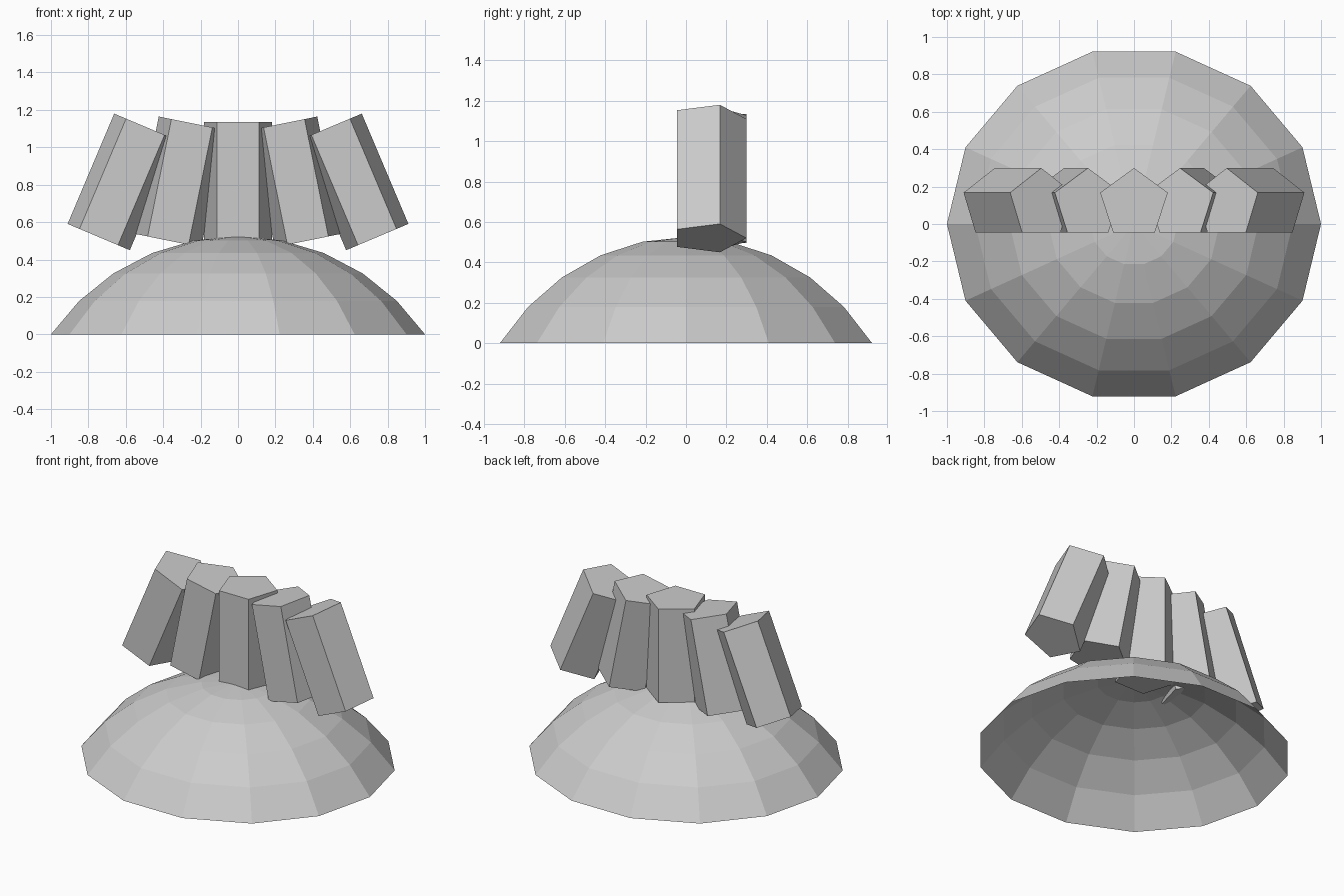
import bpy, bmesh, math

if "Cube" in bpy.data.objects:
    bpy.data.objects.remove(bpy.data.objects["Cube"])

SIDES, RINGS = 14, 5
HEIGHT, Y_SCALE = 0.525, 0.945


def make_object(name, bm):
    bmesh.ops.recalc_face_normals(bm, faces=bm.faces[:])
    mesh = bpy.data.meshes.new(name)
    bm.to_mesh(mesh)
    bm.free()
    obj = bpy.data.objects.new(name, mesh)
    bpy.context.collection.objects.link(obj)
    return obj


# Dome: open, faceted spherical cap, slightly narrower in depth
bm = bmesh.new()
radius = (1 + HEIGHT ** 2) / (2 * HEIGHT)
cap_angle = math.asin(1 / radius)
apex = bm.verts.new((0, 0, HEIGHT))
rings = []
for k in range(1, RINGS + 1):
    a = cap_angle * k / RINGS
    r, z = radius * math.sin(a), radius * (math.cos(a) - 1) + HEIGHT
    rings.append([bm.verts.new((r * math.cos(t), Y_SCALE * r * math.sin(t), z))
                  for t in (2 * math.pi * i / SIDES for i in range(SIDES))])
for i in range(SIDES):
    j = (i + 1) % SIDES
    bm.faces.new((apex, rings[0][i], rings[0][j]))
    for inner, outer in zip(rings, rings[1:]):
        bm.faces.new((inner[i], outer[i], outer[j], inner[j]))
make_object("dome", bm)


# Pillars: five pentagonal prisms fanned in a row, tops leaning inward
def pillar(name, x, tilt):
    bm = bmesh.new()
    bmesh.ops.create_cone(bm, cap_ends=True, segments=5,
                          radius1=0.19, radius2=0.19, depth=0.64)
    # point one corner of the pentagon to the back
    for level in (-0.32, 0.32):
        verts = [v for v in bm.verts if abs(v.co.z - level) < 0.01]
        verts.sort(key=lambda v: math.atan2(v.co.y, v.co.x))
        for i, v in enumerate(verts):
            t = math.pi / 2 + 2 * math.pi * i / 5
            v.co.x, v.co.y = 0.19 * math.cos(t), 0.19 * math.sin(t)
    obj = make_object(name, bm)
    obj.location = (x, 0.109, 0.815)
    obj.rotation_euler = (0, tilt, 0)


for n in range(-2, 3):
    pillar(f"pillar_{n + 3}", 0.31 * n, -0.2 * n)
